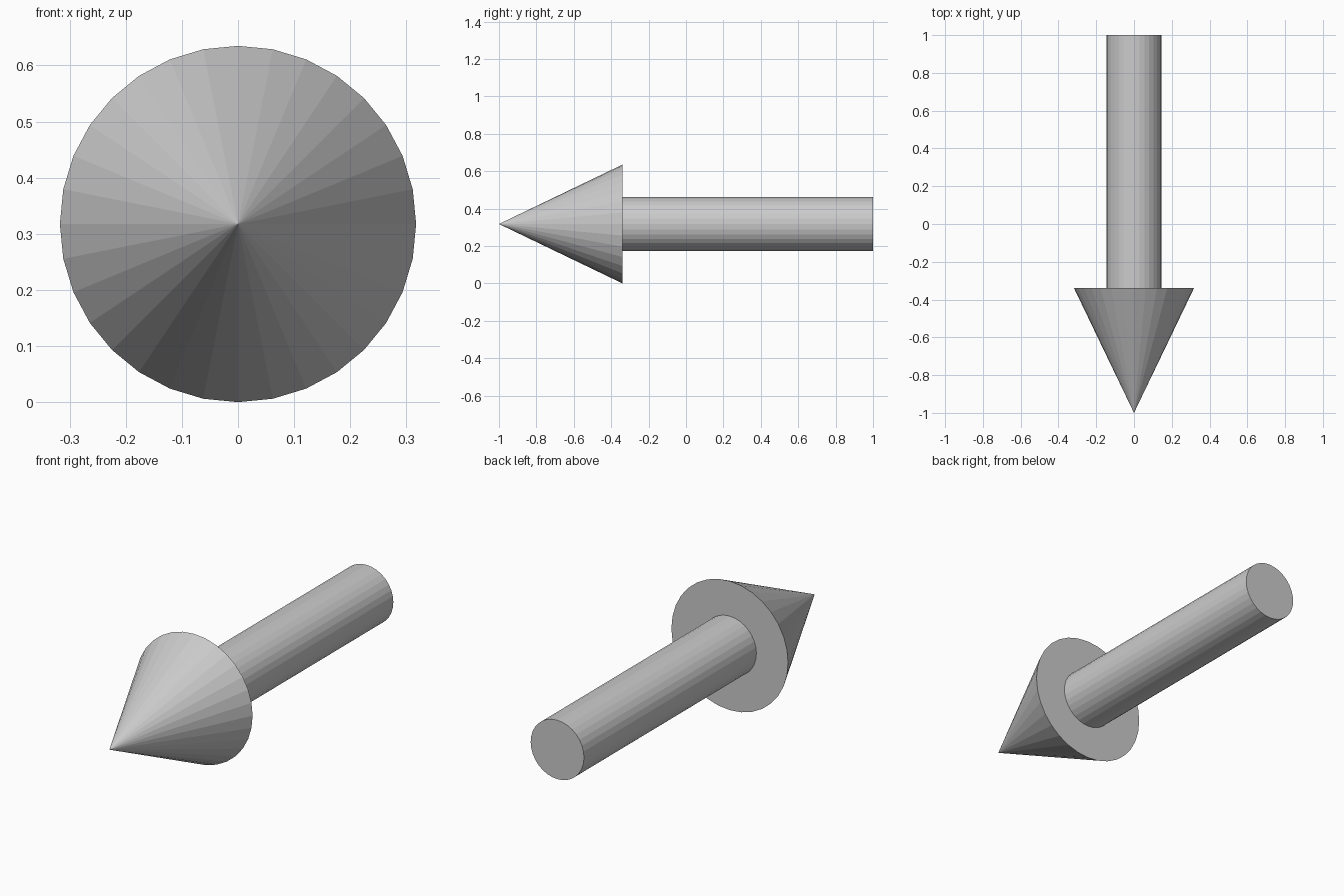
import bpy
import bmesh
from math import sin, cos, tau

if "Cube" in bpy.data.objects:
    bpy.data.objects.remove(bpy.data.objects["Cube"])

SIDES = 32
CENTRE_Z = 0.3175
SHAFT_R, HEAD_R = 0.145, 0.3175
TAIL_Y, NECK_Y, TIP_Y = 1.0, -0.34, -1.0

bm = bmesh.new()


def ring(radius, y):
    """Circle of vertices around the arrow's axis, one vertex at the top."""
    return [bm.verts.new((radius * sin(tau * i / SIDES), y,
                          CENTRE_Z + radius * cos(tau * i / SIDES)))
            for i in range(SIDES)]


def bridge(a, b):
    for i in range(SIDES):
        j = (i + 1) % SIDES
        bm.faces.new((a[i], a[j], b[j], b[i]))


# Shaft with flat end cap
tail = ring(SHAFT_R, TAIL_Y)
neck = ring(SHAFT_R, NECK_Y)
bm.faces.new(tail)
bridge(tail, neck)

# Flat shoulder behind the head
rim = ring(HEAD_R, NECK_Y)
bridge(neck, rim)

# Pointed cone head
tip = bm.verts.new((0, TIP_Y, CENTRE_Z))
for i in range(SIDES):
    bm.faces.new((rim[i], rim[(i + 1) % SIDES], tip))

bmesh.ops.recalc_face_normals(bm, faces=bm.faces)
mesh = bpy.data.meshes.new("arrow")
bm.to_mesh(mesh)
bm.free()
bpy.context.collection.objects.link(bpy.data.objects.new("arrow", mesh))
